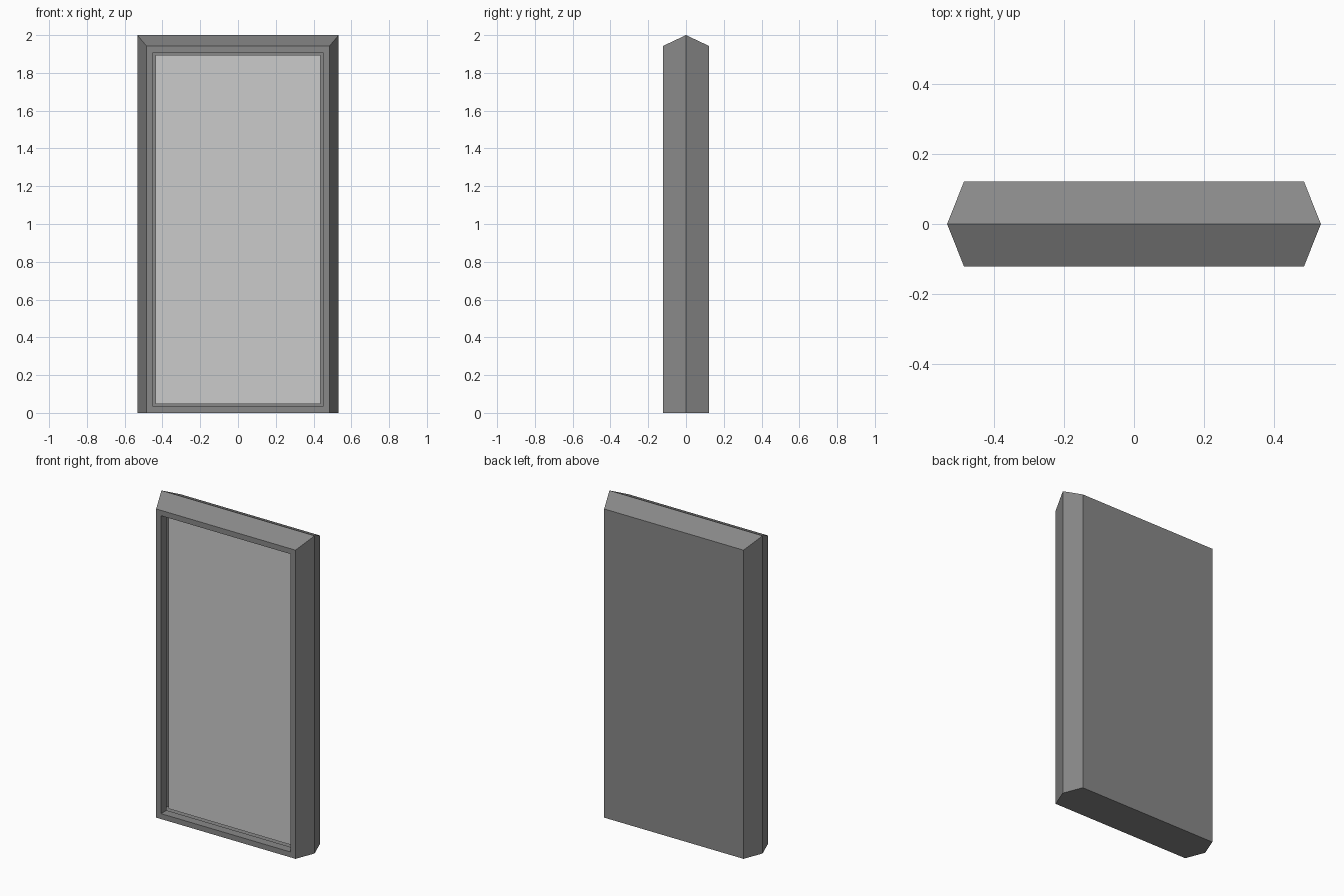
import bpy, bmesh

if "Cube" in bpy.data.objects:
    bpy.data.objects.remove(bpy.data.objects["Cube"])


def finish(name, bm, color):
    bmesh.ops.recalc_face_normals(bm, faces=bm.faces)
    mesh = bpy.data.meshes.new(name)
    bm.to_mesh(mesh)
    bm.free()
    mat = bpy.data.materials.new(name + "_material")
    mat.diffuse_color = color
    mat.use_nodes = True
    mat.node_tree.nodes["Principled BSDF"].inputs["Base Color"].default_value = mat.diffuse_color
    mesh.materials.append(mat)
    obj = bpy.data.objects.new(name, mesh)
    bpy.context.collection.objects.link(obj)
    return obj


HALF, MID, DEPTH, TOP, PEAK = 0.485, 0.533, 0.121, 1.943, 2.0
BORDER, RECESS = 0.048, 0.055

# Frame: three rectangular sections, widest in the middle, flat on the floor
bm = bmesh.new()
rings = []
for y, w, h in ((-DEPTH, HALF, TOP), (0, MID, PEAK), (DEPTH, HALF, TOP)):
    rings.append([bm.verts.new((x, y, z)) for x, z in ((-w, 0), (w, 0), (w, h), (-w, h))])
for a, b in zip(rings, rings[1:]):
    for i in range(4):
        j = (i + 1) % 4
        bm.faces.new((a[i], a[j], b[j], b[i]))
front = bm.faces.new(rings[0])
bm.faces.new(rings[-1])
bmesh.ops.recalc_face_normals(bm, faces=bm.faces)

# Recess in the front face
bmesh.ops.inset_individual(bm, faces=[front], thickness=BORDER)
walls = bmesh.ops.extrude_discrete_faces(bm, faces=[front])["faces"]
bmesh.ops.translate(bm, verts=walls[0].verts, vec=(0, RECESS, 0))
# The panel closes the back of the recess
bmesh.ops.delete(bm, geom=walls, context='FACES_ONLY')
finish("frame", bm, (0.25, 0.25, 0.25, 1))

# Panel set into the recess
bm = bmesh.new()
w, y = HALF - BORDER, -DEPTH + RECESS
bm.faces.new([bm.verts.new((x, y, z)) for x, z in
              ((-w, BORDER), (w, BORDER), (w, TOP - BORDER), (-w, TOP - BORDER))])
panel = finish("panel", bm, (0.65, 0.65, 0.65, 1))
# Face the panel towards the front
if panel.data.polygons[0].normal.y > 0:
    panel.data.flip_normals()
